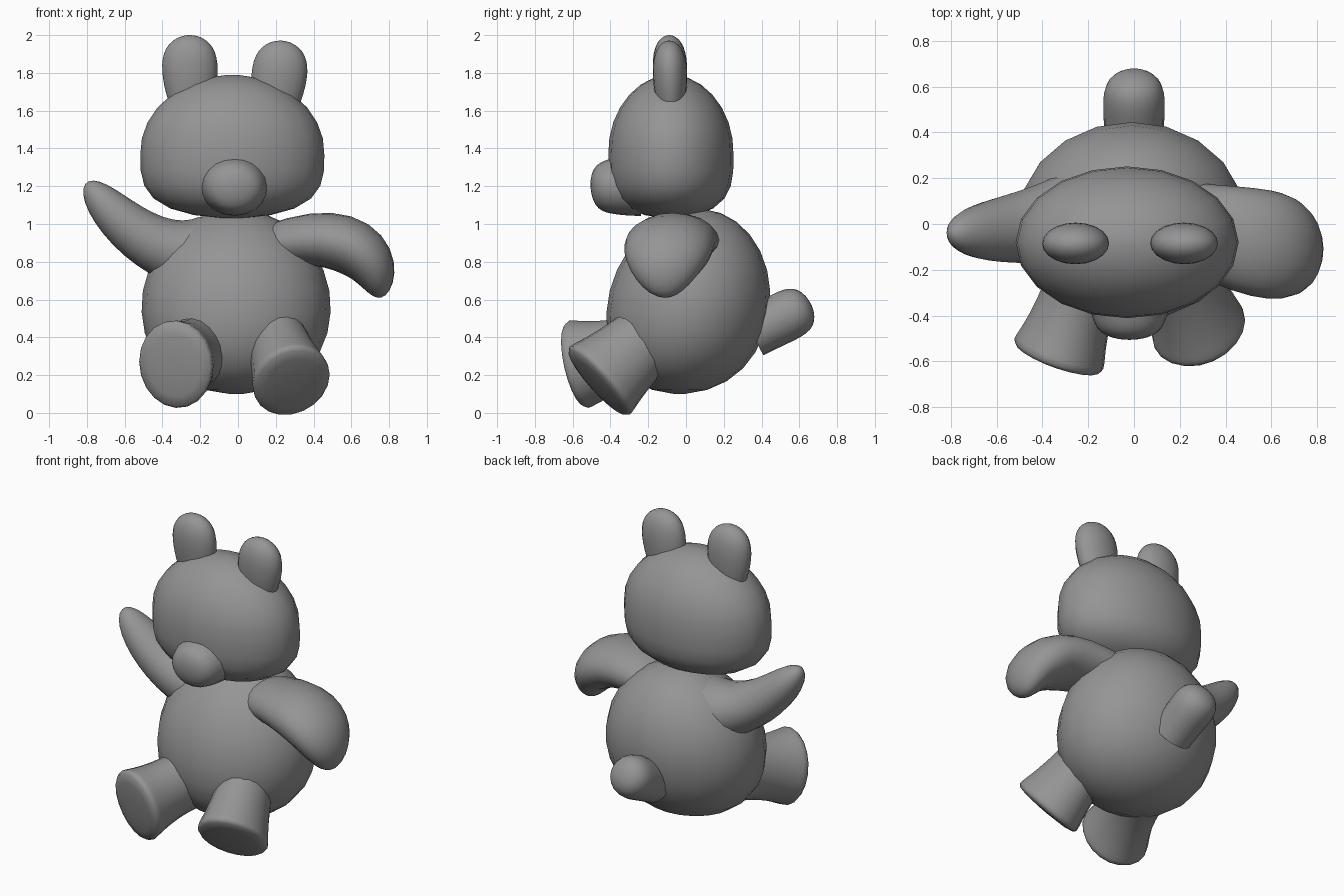
import bpy
import bmesh
from math import sin, cos, pi, radians, sqrt
from mathutils import Vector

SIDES = 20
STEPS = 14
ACROSS = Vector((1, 0, 0))
DEEP = Vector((0, 1, 0))

cube = bpy.data.objects.get("Cube")
if cube:
    bpy.data.objects.remove(cube, do_unlink=True)

grey = bpy.data.materials.new("plush grey")
grey.use_nodes = True
colour = (0.3, 0.3, 0.3, 1)
grey.diffuse_color = colour
grey.node_tree.nodes["Principled BSDF"].inputs["Base Color"].default_value = colour


def skin(name, rings):
    """Join elliptical rings, each a centre and two half axes, into a closed smooth part."""
    bm = bmesh.new()
    angles = [2 * pi * side / SIDES for side in range(SIDES)]
    loops = [[bm.verts.new(centre + u * cos(angle) + v * sin(angle)) for angle in angles]
             for centre, u, v in rings]
    for lower, upper in zip(loops, loops[1:]):
        for side in range(SIDES):
            before = side - 1
            bm.faces.new((lower[before], lower[side], upper[side], upper[before]))
    bm.faces.new(loops[0])
    bm.faces.new(loops[-1])
    bmesh.ops.recalc_face_normals(bm, faces=bm.faces)
    mesh = bpy.data.meshes.new(name)
    bm.to_mesh(mesh)
    bm.free()
    mesh.materials.append(grey)
    part = bpy.data.objects.new(name, mesh)
    bpy.context.collection.objects.link(part)
    bpy.ops.object.select_all(action="DESELECT")
    part.select_set(True)
    bpy.context.view_layer.objects.active = part
    bpy.ops.object.shade_smooth_by_angle(angle=radians(55))


def egg(name, centre, radii, taper=0, flare=0, lean=0):
    """Upright egg: taper narrows the top, flare fills out the underside, lean tips it back."""
    width, depth, height = radii
    rings = []
    for step in range(STEPS):
        angle = pi * (step + 0.3) / (STEPS - 0.4)
        rise = -cos(angle)
        size = sin(angle) * (1 - taper * rise + flare * min(rise, 0) ** 2)
        middle = Vector(centre) + Vector((0, lean * rise, height * rise))
        rings.append((middle, ACROSS * width * size, DEEP * depth * size))
    skin(name, rings)


def limb(name, start, end, widths, flat=1, blunt=6, bend=(0, 0, 0), wide=ACROSS):
    """Curved limb with a rounded tip; a higher blunt value makes the tip flatter."""
    start, end = Vector(start), Vector(end)
    control = (start + end) / 2 + Vector(bend)
    root, middle, tip = widths
    rings = []
    for step in range(STEPS):
        t = sin(pi / 2 * step / (STEPS - 0.5))
        s = 1 - t
        centre = start * s * s + control * 2 * s * t + end * t * t
        along = ((control - start) * s + (end - control) * t).normalized()
        size = (root * s * s + middle * 2 * s * t + tip * t * t) * sqrt(1 - t ** blunt)
        u = (wide - along * wide.dot(along)).normalized()
        rings.append((centre, u * size, along.cross(u) * size * flat))
    skin(name, rings)


# Pear-shaped body and wide head, flatter underneath
egg("body", (-0.01, 0.015, 0.59), (0.5, 0.43, 0.49), taper=0.05, flare=0.1, lean=0.05)
egg("head", (-0.03, -0.08, 1.41), (0.485, 0.33, 0.38), taper=0.05, flare=0.4)

limb("muzzle", (-0.02, -0.25, 1.21), (-0.02, -0.505, 1.19), (0.19, 0.18, 0.13), flat=0.88, blunt=10)
limb("tail", (0, 0.35, 0.42), (0, 0.66, 0.58), (0.13, 0.13, 0.15))

# Flattened ears
for name, base, top in (("right_ear", (-0.25, -0.08, 1.66), (-0.26, -0.09, 2)),
                        ("left_ear", (0.2, -0.08, 1.63), (0.24, -0.09, 1.97))):
    limb(name, base, top, (0.12, 0.17, 0.13), flat=0.62)

# Raised arm and broad lowered arm
limb("right_arm", (-0.2, 0.04, 0.84), (-0.8, -0.04, 1.22), (0.22, 0.14, 0.13),
     flat=0.9, bend=(0, -0.03, -0.2), wide=DEEP)
limb("left_arm", (0.15, 0.02, 0.88), (0.75, -0.1, 0.61), (0.17, 0.29, 0.22),
     flat=0.64, blunt=4, bend=(0.27, -0.1, 0.28), wide=DEEP)

# Stubby legs ending in nearly flat soles
limb("right_leg", (-0.2, -0.2, 0.34), (-0.34, -0.6, 0.25), (0.17, 0.15, 0.22), flat=1.15, blunt=40)
limb("left_leg", (0.2, -0.2, 0.4), (0.29, -0.48, 0.15), (0.16, 0.17, 0.22), flat=1.15, blunt=40)
